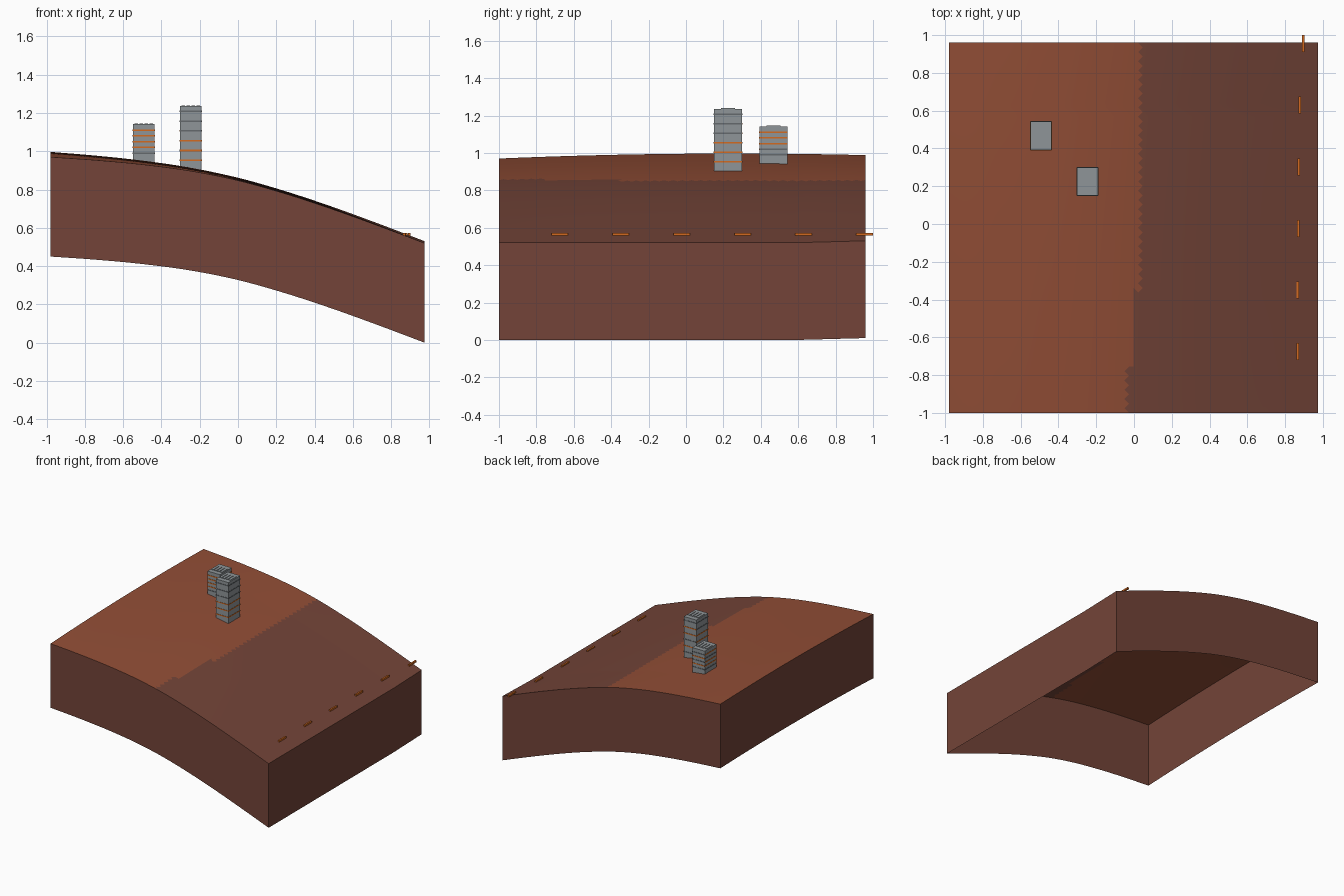
import bpy, bmesh, math
from mathutils import Vector

cube = bpy.data.objects.get("Cube")
if cube:
    bpy.data.objects.remove(cube, do_unlink=True)


def linear(c):
    c /= 255
    return c / 12.92 if c <= 0.04045 else ((c + 0.055) / 1.055) ** 2.4


def material(name, *rgb):
    m = bpy.data.materials.new(name)
    colour = [linear(c) for c in rgb] + [1]
    m.diffuse_color = colour
    m.use_nodes = True
    m.node_tree.nodes["Principled BSDF"].inputs["Base Color"].default_value = colour
    return m


rust = material("rust plateau", 146, 78, 54)
brown = material("brown slope", 115, 68, 56)
grey = material("concrete grey", 143, 149, 152)
dark = material("dark window grey", 100, 105, 108)
orange = material("orange light", 212, 106, 32)

# Ground height: a falling ridge profile along x with a gentle swell along y
X0, X1, Y0, Y1 = -0.98, 0.975, -1.0, 0.96
RIDGE = [0.97, 0.953, 0.93, 0.897, 0.848, 0.78, 0.70, 0.612, 0.52]
SKIRT = 0.52


def ridge(x):
    t = (x - X0) / (X1 - X0) * (len(RIDGE) - 1)
    i = min(max(int(t), 0), len(RIDGE) - 2)
    t -= i
    b, c = RIDGE[i], RIDGE[i + 1]
    a = RIDGE[i - 1] if i else 2 * b - c
    d = RIDGE[i + 2] if i + 2 < len(RIDGE) else 2 * c - b
    m, n = (c - a) / 2, (d - b) / 2
    return b + t * m + t * t * (3 * (c - b) - 2 * m - n) + t ** 3 * (2 * (b - c) + m + n)


def ground(x, y):
    swell = 1 - ((y - 0.25) / 1.25) ** 2
    lift = 0.01 * max(0, (y - 0.6) / 0.36)
    return ridge(x) + 0.0135 * (1 - x) * swell + lift * (1 + x) / 2


def colour_border(y):
    if y < -0.75:
        return -0.037
    return 0 if y < -0.35 else 0.037


# Terrain sheet with alternating diagonals, coloured on either side of the crest
def make_terrain(n=80):
    bm = bmesh.new()
    grid = []
    for j in range(n + 1):
        y = Y0 + (Y1 - Y0) * j / n
        row = []
        for i in range(n + 1):
            x = X0 + (X1 - X0) * i / n
            row.append(bm.verts.new((x, y, ground(x, y))))
        grid.append(row)
    for j in range(n):
        for i in range(n):
            a, b = grid[j][i], grid[j][i + 1]
            c, d = grid[j + 1][i + 1], grid[j + 1][i]
            tris = ((a, b, c), (a, c, d)) if (i + j) % 2 else ((a, b, d), (b, c, d))
            for tri in tris:
                f = bm.faces.new(tri)
                mid = f.calc_center_median()
                f.material_index = int(mid.x > colour_border(mid.y))
    # Side skirts hang from the rim, leaving the underside open
    rim = [e for e in bm.edges if e.is_boundary]
    out = bmesh.ops.extrude_edge_only(bm, edges=rim)["geom"]
    for g in out:
        if isinstance(g, bmesh.types.BMVert):
            g.co.z -= SKIRT
        elif isinstance(g, bmesh.types.BMFace):
            g.material_index = 1
    bmesh.ops.recalc_face_normals(bm, faces=bm.faces)
    ob = finish("terrain", bm, [rust, brown])
    bpy.ops.object.select_all(action="DESELECT")
    ob.select_set(True)
    bpy.context.view_layer.objects.active = ob
    bpy.ops.object.shade_smooth_by_angle(angle=math.radians(30))


def finish(name, bm, mats):
    me = bpy.data.meshes.new(name)
    bm.to_mesh(me)
    bm.free()
    for m in mats:
        me.materials.append(m)
    ob = bpy.data.objects.new(name, me)
    bpy.context.collection.objects.link(ob)
    return ob


def add_box(bm, centre, size, mat=0):
    verts = bmesh.ops.create_cube(bm, size=1)["verts"]
    for v in verts:
        v.co = Vector(centre) + Vector(a * b for a, b in zip(v.co, size))
    for f in {f for v in verts for f in v.link_faces}:
        f.material_index = mat


# Tower block with thin window bands on four sides and slats on the roof
def make_tower(name, x, y, base, top, bands, lit):
    w, d = 0.112, 0.15
    bm = bmesh.new()
    add_box(bm, (x, y, (base + top) / 2), (w, d, top - base))
    for k, z in enumerate(bands):
        for side, (sx, sy) in enumerate(((0, -1), (1, 0), (0, 1), (-1, 0))):
            centre = (x + sx * w / 2, y + sy * d / 2, z)
            size = (0.004 if sx else w, 0.004 if sy else d, 0.008)
            add_box(bm, centre, size, 2 if k in lit[side] else 1)
    for k in range(4):
        add_box(bm, (x + (k - 1.5) * 0.026, y, top + 0.001), (0.018, 0.075, 0.006))
    finish(name, bm, [grey, dark, orange])


make_terrain()
make_tower("short_tower", -0.492, 0.467, 0.93, 1.142,
           [0.99 + 0.03 * k for k in range(5)],
           [{1, 2, 3, 4}, {2, 3, 4}, {1, 3}, {1, 2, 4}])
make_tower("tall_tower", -0.247, 0.225, 0.90, 1.236,
           [0.953 + 0.051 * k for k in range(6)],
           [{0, 1, 2}, {0, 1, 2}, {1, 3, 4}, {0, 2, 3}])

# Row of marker bars along the low edge
for k, x in enumerate((0.868, 0.868, 0.869, 0.872, 0.878, 0.895)):
    bm = bmesh.new()
    add_box(bm, (x, -0.675 + 0.326 * k, 0.566), (0.013, 0.09, 0.014))
    finish(f"marker_bar_{k + 1}", bm, [orange])
